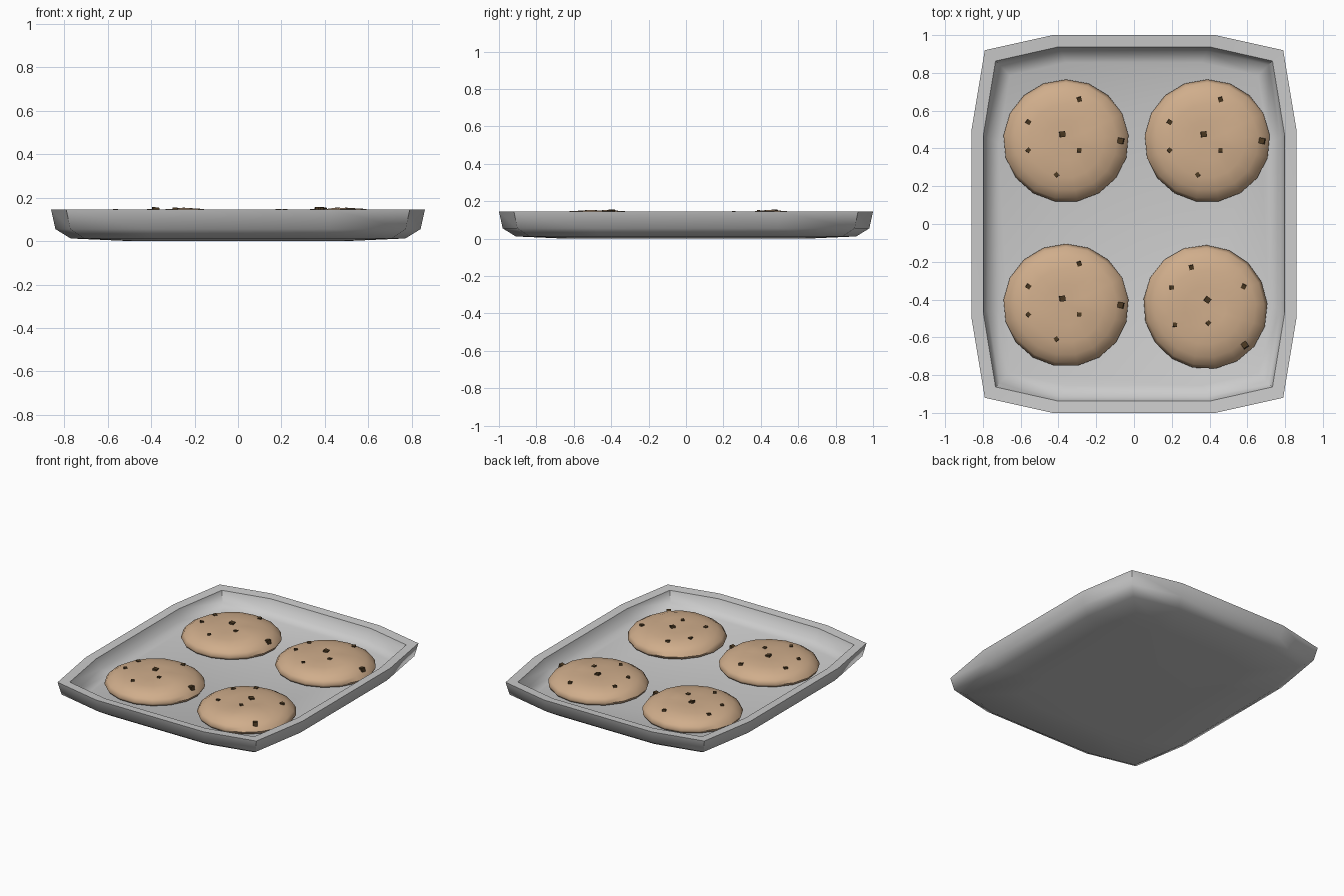
import bpy, bmesh, math
from mathutils import Matrix, Vector

if "Cube" in bpy.data.objects:
    bpy.data.objects.remove(bpy.data.objects["Cube"])


def material(name, rgb):
    m = bpy.data.materials.new(name)
    m.diffuse_color = (*rgb, 1)
    m.use_nodes = True
    m.node_tree.nodes["Principled BSDF"].inputs["Base Color"].default_value = m.diffuse_color
    return m


def finish(bm, name, mat=None, smooth=None):
    bmesh.ops.recalc_face_normals(bm, faces=bm.faces)
    me = bpy.data.meshes.new(name)
    bm.to_mesh(me)
    bm.free()
    ob = bpy.data.objects.new(name, me)
    bpy.context.collection.objects.link(ob)
    if mat:
        me.materials.append(mat)
    if smooth:
        bpy.ops.object.select_all(action='DESELECT')
        ob.select_set(True)
        bpy.context.view_layer.objects.active = ob
        bpy.ops.object.shade_smooth_by_angle(angle=math.radians(smooth))
    return ob


def skin(bm, rings):
    """Bridge successive rings of points; return the vertex rings."""
    vr = [[bm.verts.new(p) for p in r] for r in rings]
    for a, b in zip(vr, vr[1:]):
        n = len(a)
        for i in range(n):
            j = (i + 1) % n
            bm.faces.new((a[i], a[j], b[j], b[i]))
    return vr


# baking tray: twelve-sided outline swept through an (inset, height) profile
quarter = [(0.43, 1.0), (0.79, 0.92), (0.86, 0.5)]
right = quarter + [(x, -y) for x, y in reversed(quarter)]
outline = right + [(-x, -y) for x, y in right]
profile = [(0.36, 0.0), (0.09, 0.012), (0.02, 0.055), (0.0, 0.145),
           (0.062, 0.14), (0.085, 0.065), (0.145, 0.038)]
bm = bmesh.new()
rings = skin(bm, [[(x * (1 - d / 0.86), y * (1 - d), z) for x, y in outline]
                  for d, z in profile])
bm.faces.new(rings[0])
bm.faces.new(rings[-1])
finish(bm, "baking_tray", smooth=50)

# cookies: lumpy flattened domes with small cube chips
dough = material("dough", (0.63, 0.42, 0.26))
chocolate = material("chocolate", (0.07, 0.04, 0.015))
DOME = [(0.29, 0.036), (0.322, 0.05), (0.332, 0.068), (0.315, 0.095),
        (0.27, 0.123), (0.20, 0.139), (0.11, 0.143)]
CHIPS = [(0.07, 0.22, 0.024), (-0.20, 0.10, 0.024), (-0.02, 0.035, 0.03),
         (-0.20, -0.05, 0.022), (0.07, -0.05, 0.022), (-0.05, -0.18, 0.022),
         (0.29, 0.0, 0.03)]


def lump(x, y):
    return 0.013 * math.exp(-((x - 0.15) ** 2 + y ** 2) / 0.008) \
        + 0.003 * math.sin(14 * x + 1) * math.sin(13 * y)


def top_height(x, y):
    r = math.hypot(x, y)
    pts = DOME[2:] + [(0.0, 0.143)]
    for (r1, z1), (r0, z0) in zip(pts, pts[1:]):
        if r0 <= r <= r1:
            return z0 + (z1 - z0) * (r - r0) / (r1 - r0) + lump(x, y)
    return 0.068


def cookie(label, cx, cy, turn):
    place = Matrix.Translation((cx, cy, 0)) @ Matrix.Rotation(turn, 4, 'Z')
    bm = bmesh.new()
    rings = []
    for k, (r, z) in enumerate(DOME):
        ring = []
        for i in range(17):
            a = math.tau * (i + 0.25) / 17
            x, y = r * math.cos(a), r * 0.98 * math.sin(a)
            ring.append((x, y, z + (lump(x, y) if k > 3 else 0)))
        rings.append(ring)
    vr = skin(bm, rings)
    bm.faces.new(vr[0])
    peak = bm.verts.new((0, 0, 0.143))
    for i in range(17):
        bm.faces.new((vr[-1][i], vr[-1][(i + 1) % 17], peak))
    bm.transform(place)
    finish(bm, "cookie_" + label, dough, 60)

    bm = bmesh.new()
    for i, (x, y, s) in enumerate(CHIPS):
        m = (place @ Matrix.Translation((x, y, top_height(x, y) - 0.004))
             @ Matrix.Rotation(0.3 + 0.7 * i, 4, 'Z')
             @ Matrix.Rotation(0.15, 4, 'X'))
        bmesh.ops.create_cube(bm, size=s, matrix=m)
    finish(bm, "chocolate_chips_" + label, chocolate)


cookie("back_left", -0.36, 0.44, 0)
cookie("back_right", 0.388, 0.44, 0)
cookie("front_left", -0.36, -0.43, 0)
cookie("front_right", 0.378, -0.44, math.radians(-44))
